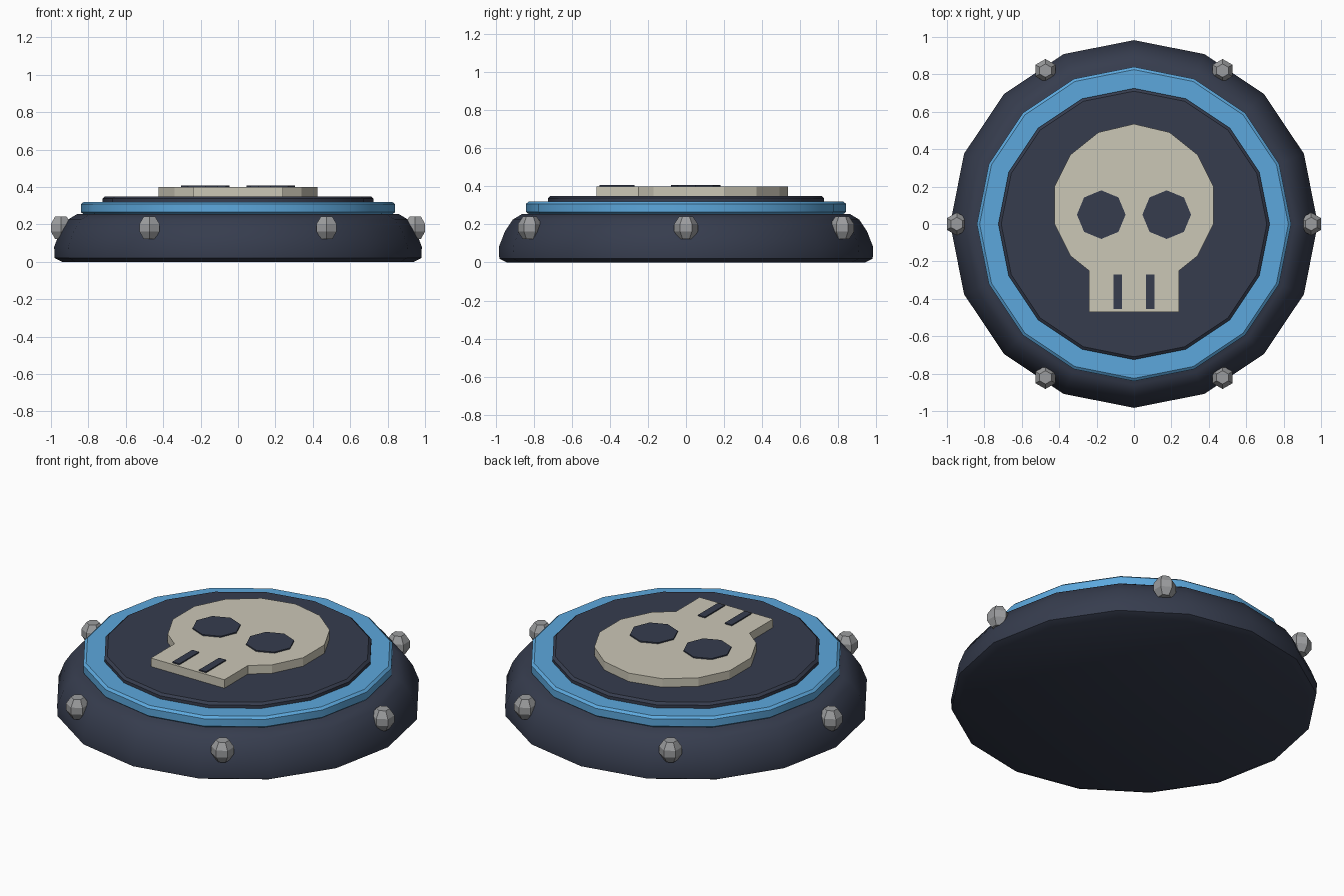
import bpy
import bmesh
from math import sin, cos, pi, radians

cube = bpy.data.objects.get("Cube")
if cube:
    bpy.data.objects.remove(cube, do_unlink=True)


def material(name, rgb):
    m = bpy.data.materials.new(name)
    m.use_nodes = True
    m.diffuse_color = (*rgb, 1)
    m.node_tree.nodes["Principled BSDF"].inputs["Base Color"].default_value = (*rgb, 1)
    return m


NAVY = material("dark navy", (0.037, 0.046, 0.076))
BLUE = material("sky blue", (0.107, 0.39, 0.72))
BONE = material("bone", (0.60, 0.57, 0.47))
STEEL = material("grey metal", (0.33, 0.335, 0.345))


def finish(name, bm, mat, smooth=False):
    bmesh.ops.recalc_face_normals(bm, faces=bm.faces)
    mesh = bpy.data.meshes.new(name)
    bm.to_mesh(mesh)
    bm.free()
    mesh.materials.append(mat)
    ob = bpy.data.objects.new(name, mesh)
    bpy.context.collection.objects.link(ob)
    if smooth:
        bpy.ops.object.select_all(action='DESELECT')
        ob.select_set(True)
        bpy.context.view_layer.objects.active = ob
        bpy.ops.object.shade_smooth_by_angle(angle=radians(35))
    return ob


def lathe(name, profile, mat, sides=16, smooth=True):
    """Closed solid turned from (radius, height) points."""
    bm = bmesh.new()
    rings = [[bm.verts.new((r * cos(2 * pi * i / sides), r * sin(2 * pi * i / sides), z))
              for i in range(sides)] for r, z in profile]
    for a, b in zip(rings, rings[1:]):
        for i in range(sides):
            j = (i + 1) % sides
            bm.faces.new((a[i], a[j], b[j], b[i]))
    bm.faces.new(rings[0])
    bm.faces.new(rings[-1])
    return finish(name, bm, mat, smooth)


def plate(name, outline, z0, z1, mat):
    """Flat outline extruded upwards into a closed slab."""
    bm = bmesh.new()
    low, high = ([bm.verts.new((x, y, z)) for x, y in outline] for z in (z0, z1))
    bm.faces.new(low)
    bm.faces.new(high)
    for i in range(len(outline)):
        bm.faces.new((low[i - 1], low[i], high[i], high[i - 1]))
    return finish(name, bm, mat)


# Round body, coloured ring and raised centre disc
lathe("base", [(0.94, 0), (0.98, 0.02), (0.983, 0.08), (0.95, 0.165),
               (0.91, 0.225), (0.86, 0.255)], NAVY)
lathe("ring", [(0.82, 0.25), (0.84, 0.265), (0.84, 0.308), (0.825, 0.32)], BLUE)
lathe("centre_disc", [(0.725, 0.315), (0.725, 0.338), (0.71, 0.35)], NAVY)

# Skull emblem, mirrored from one half
half = [(0.19, 0.49), (0.34, 0.37), (0.425, 0.2), (0.425, 0.0),
        (0.34, -0.17), (0.24, -0.25), (0.24, -0.47)]
outline = [(0, 0.535)] + half + [(-x, y) for x, y in reversed(half)]
plate("skull", outline, 0.345, 0.4, BONE)

# Eye sockets and tooth gaps
for side, s in (("left", 1), ("right", -1)):
    eye = [(s * 0.175 + 0.13 * cos(k * pi / 4), 0.05 + 0.13 * sin(k * pi / 4))
           for k in range(8)]
    plate(side + "_eye", eye, 0.399, 0.407, NAVY)
    x0, x1 = s * 0.065, s * 0.11
    plate(side + "_tooth_gap", [(x0, -0.455), (x1, -0.455), (x1, -0.27), (x0, -0.27)],
          0.399, 0.407, NAVY)

# Faceted studs around the rim
for k in range(6):
    a = k * pi / 3
    stud = lathe(f"stud_{k + 1}", [(0.036, -0.059), (0.062, -0.02), (0.062, 0.02),
                                   (0.036, 0.059)], STEEL, sides=6, smooth=False)
    stud.rotation_euler.z = pi / 6
    stud.location = (0.947 * cos(a), 0.947 * sin(a), 0.182)
